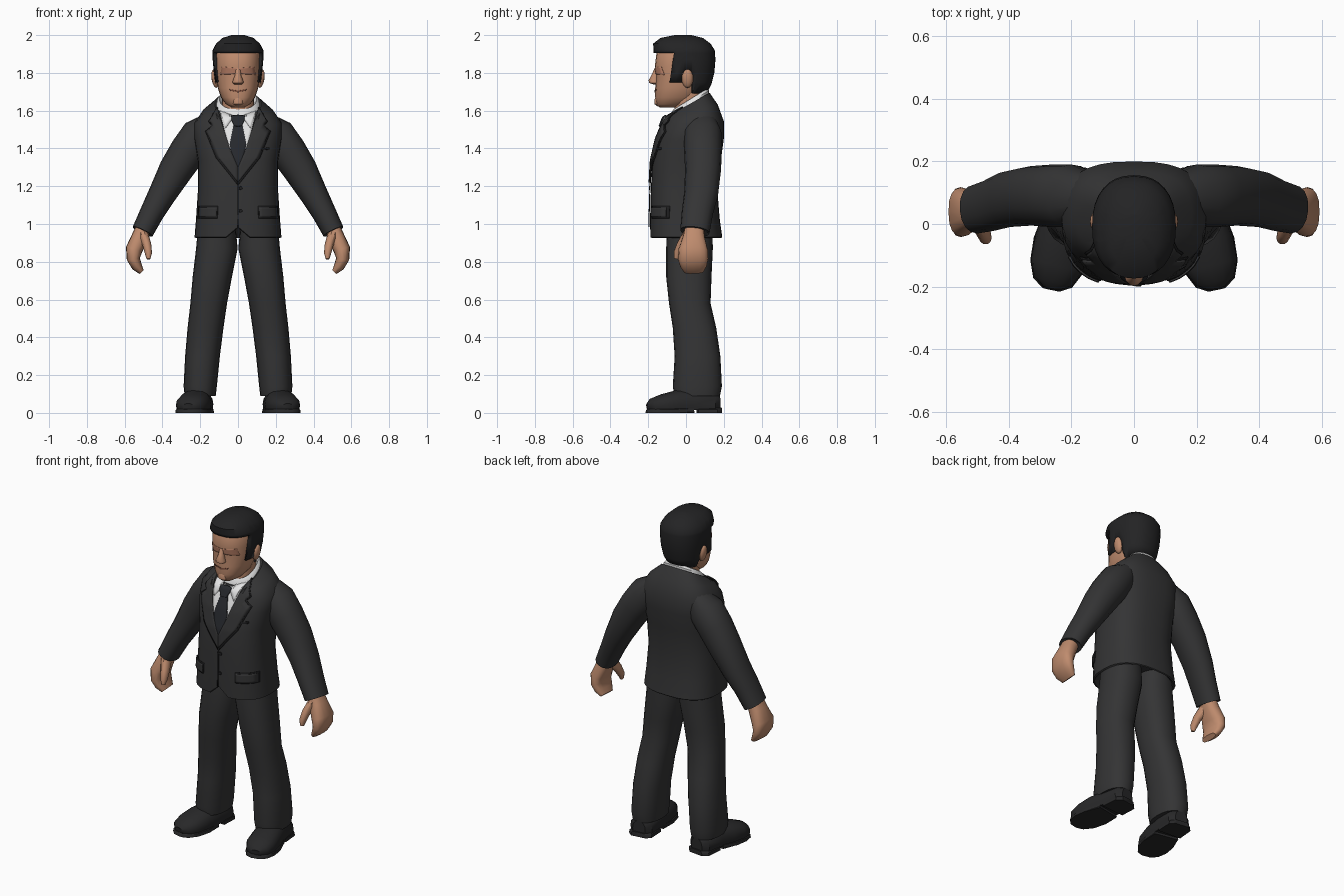
import bpy, bmesh, math
from mathutils import Vector, Matrix
from mathutils.bvhtree import BVHTree

if "Cube" in bpy.data.objects:
    bpy.data.objects.remove(bpy.data.objects["Cube"])


def material(name, r, g, b):
    m = bpy.data.materials.new(name)
    m.use_nodes = True
    m.diffuse_color = (r, g, b, 1)
    bsdf = m.node_tree.nodes["Principled BSDF"]
    bsdf.inputs["Base Color"].default_value = (r, g, b, 1)
    bsdf.inputs["Roughness"].default_value = 0.8
    return m


SUIT = material("charcoal suit", .034, .034, .035)
SEAM = material("dark seam", .014, .014, .015)
SHIRT = material("white shirt", .78, .78, .78)
TIE = material("dark tie", .02, .022, .027)
SKIN = material("skin", .52, .26, .155)
BLUSH = material("eye area skin", .45, .2, .125)
LIPS = material("mouth brown", .2, .075, .045)
HAIR = material("black hair", .017, .017, .018)
SHOE = material("black shoe", .021, .021, .022)
made = []


def finish(name, bm, mat, mirror=False, thickness=0, offset=1, fix=True):
    if fix:
        bmesh.ops.recalc_face_normals(bm, faces=bm.faces)
    me = bpy.data.meshes.new(name)
    bm.to_mesh(me)
    bm.free()
    me.materials.append(mat)
    ob = bpy.data.objects.new(name, me)
    bpy.context.collection.objects.link(ob)
    if mirror:
        ob.modifiers.new("Mirror", 'MIRROR').use_mirror_merge = False
    if thickness:
        s = ob.modifiers.new("Solidify", 'SOLIDIFY')
        s.thickness, s.offset = thickness, offset
    made.append(ob)
    return ob


def unit_ring(n, p):
    # superellipse: p = 2 is round, larger is boxier
    for i in range(n):
        a = 2 * math.pi * i / n
        yield [math.copysign(abs(t) ** (2 / p), t) for t in (math.cos(a), math.sin(a))]


def skin_rings(rings):
    bm = bmesh.new()
    loops = [[bm.verts.new(co) for co in ring] for ring in rings]
    n = len(loops[0])
    for a, b in zip(loops, loops[1:]):
        for i in range(n):
            j = (i + 1) % n
            bm.faces.new((a[i], a[j], b[j], b[i]))
    bm.faces.new(loops[0][::-1])
    bm.faces.new(loops[-1])
    bmesh.ops.recalc_face_normals(bm, faces=bm.faces)
    return bm


def loft(rings, n=24, p=2.3):
    # rings: centre x, front y, back y, z, half width, tilt
    return skin_rings([[(x + w * c, (f + b) / 2 + (b - f) / 2 * s, z + t * s)
                        for c, s in unit_ring(n, p)] for x, f, b, z, w, t in rings])


def tube(path, ref, n=16, p=2.2, floor=None):
    # path: x, y, z, half width across ref, half width along ref
    pts = [Vector(q[:3]) for q in path]
    rings = []
    for i, q in enumerate(path):
        t = (pts[min(i + 1, len(pts) - 1)] - pts[max(i - 1, 0)]).normalized()
        a = t.cross(Vector(ref)).normalized()
        b = a.cross(t)
        ring = [pts[i] + a * c * q[3] + b * s * q[4] for c, s in unit_ring(n, p)]
        if floor is not None:
            for v in ring:
                v.z = max(v.z, floor)
        rings.append(ring)
    return skin_rings(rings)


def plate(name, outline, tree, mat, lift=.003, mirror=False, thickness=.005):
    # flat outline in x and z, laid onto the front of a body
    bm = bmesh.new()
    f = bm.faces.new([bm.verts.new((x, -1, z)) for x, z in outline])
    f.normal_update()
    if f.normal.y > 0:
        f.normal_flip()
    bmesh.ops.triangulate(bm, faces=bm.faces)
    bmesh.ops.subdivide_edges(bm, edges=bm.edges, cuts=5, use_grid_fill=True)
    for v in bm.verts:
        hit = tree.ray_cast(v.co, Vector((0, 1, 0)))[0]
        if hit is None:
            hit = tree.find_nearest(Vector((v.co.x, -.1, v.co.z)))[0]
        v.co.y = hit.y - lift
    return finish(name, bm, mat, mirror, thickness, fix=False)


def both(half):
    return half + [(-x, z) for x, z in reversed(half) if x]


# Jacket body, hem raised at the front opening
bm = loft([(0, -.13, .13, .985, .17, 0), (0, -.18, .187, .925, .222, 0),
           (0, -.19, .192, .93, .23, 0), (0, -.19, .178, 1.03, .222, 0),
           (0, -.186, .166, 1.18, .212, 0), (0, -.178, .185, 1.34, .213, 0),
           (0, -.153, .2, 1.45, .232, 0), (0, -.122, .2, 1.535, .232, .01),
           (0, -.108, .168, 1.597, .185, .035), (0, -.088, .125, 1.635, .122, .06),
           (0, -.06, .1, 1.625, .09, .055)], 32, 2.6)
for v in bm.verts:
    if abs(v.co.x) < .02 and v.co.y < 0 and v.co.z < .95:
        v.co.z += .055
body = BVHTree.FromBMesh(bm)
finish("jacket_body", bm, SUIT)

# Sleeves
finish("sleeves", tube([(.14, .09, 1.55, .05, .07), (.2, .09, 1.475, .098, .1),
                        (.265, .09, 1.385, .097, .1), (.33, .09, 1.285, .09, .095),
                        (.4, .08, 1.16, .074, .09), (.455, .06, 1.06, .064, .083),
                        (.505, .047, .96, .058, .078), (.5, .047, .968, .045, .06)],
                       (0, 1, 0)), SUIT, mirror=True)

# Hands: curled fingers and a thumb
finish("hands", tube([(.498, .045, .985, .04, .05), (.52, .042, .93, .044, .058),
                      (.55, .038, .865, .045, .078), (.554, .038, .815, .035, .08),
                      (.535, .04, .775, .028, .07), (.512, .042, .747, .016, .052)],
                     (0, 1, 0), p=2.5), SKIN, mirror=True)
finish("thumbs", tube([(.5, .015, .94, .027, .035), (.482, -.022, .89, .023, .028),
                       (.474, -.045, .845, .019, .022), (.474, -.052, .815, .01, .012)],
                      (0, 1, 0), 10), SKIN, mirror=True)

# Trousers
finish("trouser_legs", loft([(.112, -.1, .14, .98, .1, 0), (.112, -.105, .142, .87, .11, 0),
                             (.136, -.105, .135, .72, .104, 0), (.155, -.09, .13, .58, .097, 0),
                             (.172, -.07, .16, .45, .095, 0), (.188, -.06, .182, .3, .092, 0),
                             (.2, -.07, .19, .14, .088, 0), (.2, -.06, .18, .09, .082, 0)], 20),
       SUIT, mirror=True)

# Shoes with a split sole and heel
finish("shoes", tube([(.197, .178, .045, .04, .05), (.2, .15, .045, .07, .065),
                      (.21, .04, .045, .075, .085), (.228, -.05, .045, .088, .075),
                      (.245, -.13, .04, .086, .058), (.258, -.18, .035, .066, .042),
                      (.263, -.203, .03, .03, .02)], (0, 0, 1), p=2.3, floor=.015),
       SHOE, mirror=True)
for name, path in (("shoe_heels", [(.197, .185, 0, .045, .028), (.2, .16, 0, .073, .028),
                                   (.207, .06, 0, .075, .028)]),
                   ("shoe_soles", [(.213, .03, .006, .075, .026), (.23, -.06, 0, .092, .028),
                                   (.246, -.135, 0, .088, .026), (.26, -.188, 0, .064, .024),
                                   (.264, -.207, .006, .03, .014)])):
    finish(name, tube(path, (0, 0, 1), p=5, floor=0), SHOE, mirror=True)

# Shirt front, collar and tie
finish("shirt_collar", loft([(0, -.082, .12, 1.615, .118, .06), (0, -.08, .122, 1.645, .112, .062),
                             (0, -.066, .113, 1.662, .098, .055), (0, -.05, .1, 1.62, .08, .05)], 28),
       SHIRT)
plate("shirt_front", both([(0, 1.56), (.1, 1.61), (.047, 1.39), (0, 1.28)]), body, SHIRT, .003)
plate("collar_points", [(.102, 1.615), (.022, 1.567), (.066, 1.505)], body, SHIRT, .006, True, .006)
plate("tie_blade", both([(0, 1.53), (.022, 1.53), (.044, 1.42), (.028, 1.34), (0, 1.28)]),
      body, TIE, .008)
plate("tie_knot", both([(0, 1.572), (.036, 1.568), (.034, 1.548), (.02, 1.518), (0, 1.515)]),
      body, TIE, .012, thickness=.008)

# Lapels, each on a slightly wider dark edge
plate("lapel_edges", [(.113, 1.615), (.156, 1.54), (.137, 1.52), (.172, 1.49), (.116, 1.35),
                      (.001, 1.205), (.001, 1.3), (.045, 1.4)], body, SEAM, .003, True, .004)
plate("lapels", [(.11, 1.615), (.15, 1.542), (.13, 1.52), (.164, 1.488), (.11, 1.36),
                 (0, 1.22), (0, 1.3), (.043, 1.4)], body, SUIT, .007, True, .007)

# Pockets, front seam and buttons
plate("pocket_edges", [(.105, 1.095), (.208, 1.095), (.211, 1.03), (.108, 1.03)],
      body, SEAM, .002, True, .003)
plate("pocket_flaps", [(.11, 1.088), (.204, 1.088), (.206, 1.037), (.113, 1.037)],
      body, SUIT, .006, True, .006)
plate("breast_pocket", [(.1, 1.398), (.165, 1.405), (.165, 1.394), (.1, 1.387)], body, SEAM)
plate("front_seam", [(-.003, 1.22), (.003, 1.22), (.003, .985), (-.003, .985)], body, SEAM)
for name, z in (("upper_button", 1.19), ("lower_button", 1.07)):
    plate(name, [(.014 + .01 * math.cos(k * math.pi / 4), z + .01 * math.sin(k * math.pi / 4))
                 for k in range(8)], body, SEAM, .006)

# Head, neck, ears and nose
bm = loft([(0, -.14, -.05, 1.618, .036, 0), (0, -.158, .02, 1.634, .064, 0),
           (0, -.163, .07, 1.67, .09, 0), (0, -.163, .1, 1.72, .107, 0),
           (0, -.158, .125, 1.78, .116, 0), (0, -.165, .135, 1.835, .118, 0),
           (0, -.157, .135, 1.9, .118, 0), (0, -.13, .11, 1.95, .098, 0),
           (0, -.07, .06, 1.98, .05, 0)])
face = BVHTree.FromBMesh(bm)
finish("head", bm, SKIN)
finish("neck", loft([(0, -.06, .1, 1.54, .085, .03), (0, -.06, .108, 1.64, .085, .03),
                     (0, -.06, .11, 1.74, .088, 0)], 20), SKIN)
bm = bmesh.new()
bmesh.ops.create_uvsphere(bm, u_segments=12, v_segments=8, radius=1,
                          matrix=Matrix.Translation((.122, .008, 1.77))
                          @ Matrix.Rotation(.15, 4, 'Y') @ Matrix.Diagonal((.018, .03, .05, 1)))
finish("ears", bm, SKIN, mirror=True)
finish("nose", loft([(0, -.17, -.14, 1.738, .018, 0), (0, -.195, -.14, 1.747, .03, 0),
                     (0, -.198, -.14, 1.76, .027, 0), (0, -.182, -.14, 1.79, .016, 0),
                     (0, -.166, -.14, 1.825, .014, 0)], 12, 2), SKIN)
finish("chin", loft([(0, -.15, -.1, 1.622, .02, 0), (0, -.167, -.1, 1.635, .033, 0),
                     (0, -.168, -.1, 1.655, .034, 0), (0, -.16, -.1, 1.675, .025, 0)], 12, 2), SKIN)
plate("eye_area", both([(0, 1.825), (.085, 1.832), (.092, 1.79), (0, 1.795)]), face, BLUSH, .001, False, .002)
plate("mouth", both([(0, 1.706), (.045, 1.714), (.04, 1.706), (0, 1.697)]), face, LIPS, .002, False, .002)

# Hair shell trimmed along the hairline, sideburns and nape
bm = loft([(0, -.16, .108, 1.69, .1, 0), (0, -.17, .135, 1.74, .12, 0),
           (0, -.17, .15, 1.8, .128, 0), (0, -.17, .156, 1.87, .134, 0),
           (0, -.172, .152, 1.92, .134, 0), (0, -.174, .13, 1.955, .116, 0),
           (0, -.135, .09, 1.985, .082, 0), (0, -.06, .03, 2, .035, 0)], 32)
for co, no in (((0, 0, 1.905), (0, 0, 1)), ((0, 0, 1.75), (0, 0, 1)),
               ((0, -.072, 0), (0, 1, -.15)), ((0, -.02, 0), (0, 1, 0)), ((0, .032, 0), (0, 1, 0))):
    if no[2] < 0:
        co = (0, -.072, 1.85)
    bmesh.ops.bisect_plane(bm, geom=bm.verts[:] + bm.edges[:] + bm.faces[:], plane_co=co, plane_no=no)


def is_hair(c):
    sideburn = c.y > -.072 + .15 * (c.z - 1.85) and c.z > 1.75 and (c.y < -.02 or c.z > 1.8)
    return c.z > 1.905 or sideburn or (c.y > .032 and c.z > 1.692)


bare = [f for f in bm.faces if not is_hair(f.calc_center_median())]
bmesh.ops.delete(bm, geom=bare, context='FACES')
finish("hair", bm, HAIR, thickness=.02, offset=-1, fix=False)

# Smooth shading that keeps the creases
bpy.ops.object.select_all(action='DESELECT')
for ob in made:
    ob.select_set(True)
bpy.context.view_layer.objects.active = made[0]
bpy.ops.object.shade_smooth_by_angle(angle=math.radians(40))
